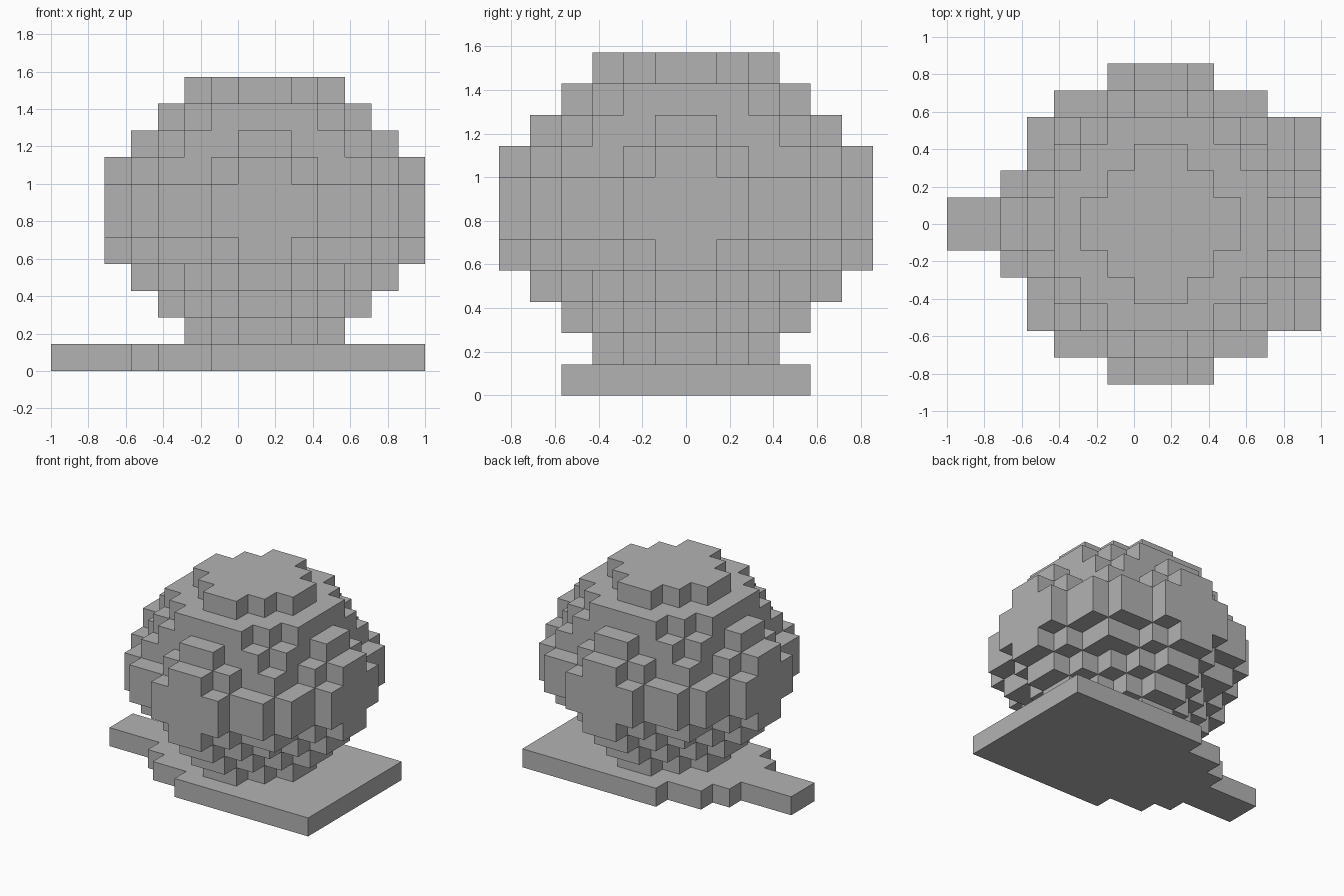
import bpy
import bmesh
import math
from mathutils import Vector

cube = bpy.data.objects.get("Cube")
if cube:
    bpy.data.objects.remove(cube, do_unlink=True)

U = 1 / 7  # edge of one block

grey = bpy.data.materials.new("plain grey")
grey.use_nodes = True
colour = (0.45, 0.45, 0.45, 1)
grey.diffuse_color = colour
grey.node_tree.nodes["Principled BSDF"].inputs["Base Color"].default_value = colour


def build_blocks(name, cells):
    """Make one clean outer skin around a set of unit blocks."""
    bm = bmesh.new()
    for cell in cells:
        centre = Vector(cell) + Vector((0.5, 0.5, 0.5))
        for axis in range(3):
            for sign in (-1, 1):
                n = Vector((0, 0, 0))
                n[axis] = sign
                if tuple(int(c + d) for c, d in zip(cell, n)) in cells:
                    continue
                a = Vector((0, 0, 0))
                a[(axis + 1) % 3] = 0.5
                b = n.cross(a)
                mid = centre + n * 0.5
                corners = (mid + a + b, mid - a + b, mid - a - b, mid + a - b)
                face = bm.faces.new([bm.verts.new(p * U) for p in corners])
                face.normal_update()
                if face.normal.dot(n) < 0:
                    face.normal_flip()
    bmesh.ops.remove_doubles(bm, verts=bm.verts[:], dist=U / 100)
    bmesh.ops.dissolve_limit(bm, angle_limit=math.radians(1),
                             verts=bm.verts[:], edges=bm.edges[:])
    mesh = bpy.data.meshes.new(name)
    bm.to_mesh(mesh)
    bm.free()
    mesh.materials.append(grey)
    obj = bpy.data.objects.new(name, mesh)
    bpy.context.collection.objects.link(obj)
    return obj


def layer(widths, z, cx):
    """Mirrored layer: half width of each row, counted outward from the middle."""
    return {(x + cx, y, z)
            for row, half in enumerate(widths)
            for y in (row, -row - 1)
            for x in range(-half, half)}


# Ball: stepped diamond underneath, wide girdle, rounded crown
crown = [(6, 5, 4, 4, 2, 1), (5, 4, 4, 3, 1), (4, 4, 3, 2), (3, 2, 1)]
girdle = (6, 6, 5, 5, 4, 2)
diamonds = [tuple(range(n, 0, -1)) for n in (3, 4, 5)]
ball = set()
for z, widths in enumerate(diamonds + [crown[0], girdle, girdle] + crown, start=1):
    ball |= layer(widths, z, 1)
build_blocks("ball", ball)

# Base slab: wide end on the left, stepping down to a narrow tail on the right
slab = set()
for x0, x1, half in ((-1, 7, 4), (-3, -1, 3), (-4, -3, 2), (-7, -4, 1)):
    slab |= {(x, y, 0) for x in range(x0, x1) for y in range(-half, half)}
build_blocks("base_slab", slab)
